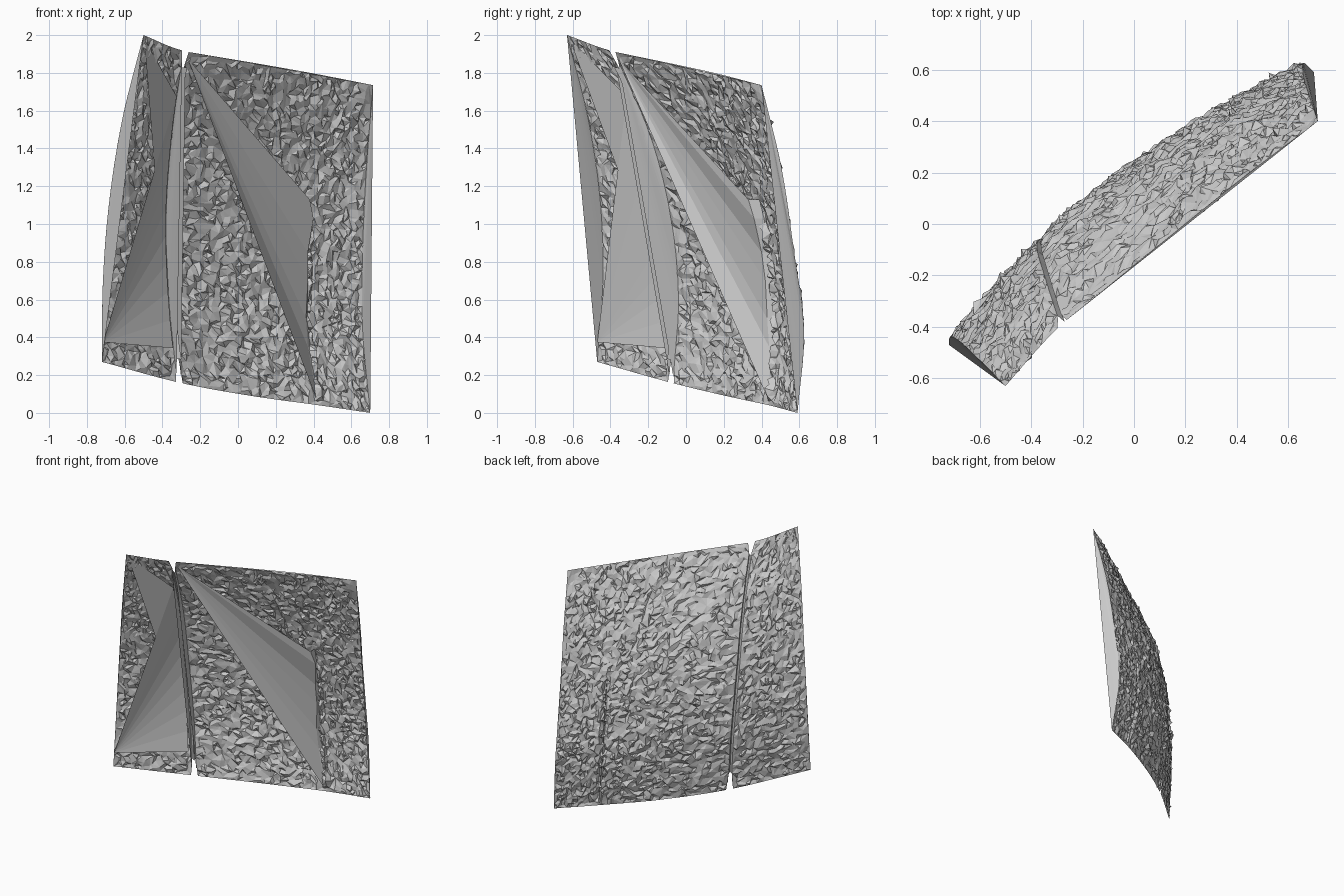
import bpy, bmesh, random
from mathutils import Vector, noise

random.seed(7)
cube = bpy.data.objects.get("Cube")
if cube:
    bpy.data.objects.remove(cube, do_unlink=True)

FRONT = Vector((0.62, -0.78, 0.05))

# Upright guide lines, left to right: bottom height, top height, then (x, y) going up
GUIDES = [
    (.27, 2.0, [(-.72, -.47), (-.715, -.44), (-.68, -.455), (-.61, -.52), (-.5, -.63)]),
    (.16, 1.915, [(-.31, -.08), (-.355, -.05), (-.37, -.09), (-.34, -.2), (-.28, -.39)]),
    (.09, 1.85, [(.07, .21), (.03, .255), (.03, .225), (.05, .095), (.1, -.08)]),
    (.04, 1.795, [(.43, .44), (.37, .475), (.37, .435), (.38, .325), (.41, .17)]),
    (0, 1.735, [(.7, .59), (.66, .625), (.66, .57), (.68, .505), (.715, .4)]),
]


def spline(points, s):
    """Smooth curve through evenly spaced points, s counted in points."""
    i = min(int(s), len(points) - 2)
    f = s - i
    b, c = points[i], points[i + 1]
    a = points[i - 1] if i else b * 2 - c
    d = points[i + 2] if i + 2 < len(points) else c * 2 - b
    return b + ((c - a) + ((a * 2 - b * 5 + c * 4 - d) + (b * 3 - a - c * 3 + d) * f) * f) * f / 2


def guide_line(guide, t):
    low, high, pts = guide
    n = len(pts) - 1
    return spline([Vector((x, y, low + (high - low) * i / n)) for i, (x, y) in enumerate(pts)], t * n)


def surface(u, t):
    return spline([guide_line(g, t) for g in GUIDES], u)


def make_object(name, bm):
    mesh = bpy.data.meshes.new(name)
    bm.to_mesh(mesh)
    bm.free()
    obj = bpy.data.objects.new(name, mesh)
    bpy.context.collection.objects.link(obj)
    return obj


def gap(t):
    """Half width of the long crack, flaring at both ends."""
    return .02 + .025 * max(0, 1 - t / .08) + .04 * max(0, (t - .96) / .04)


def rough_panel(name, columns, rows, left, right):
    """Curved sheet of irregular flat facets between two edge functions."""
    bm = bmesh.new()
    grid = []
    for i in range(columns + 1):
        line = []
        for j in range(rows + 1):
            inner = 0 < i < columns and 0 < j < rows
            spread = .38 if inner else 0
            t = (j + random.uniform(-spread, spread)) / rows
            u0, u1 = left(t), right(t)
            u = u0 + (u1 - u0) * (i + random.uniform(-spread, spread)) / columns
            p = surface(u, t)
            if inner:
                # Broad undulation, medium lumps and fine grit
                push = .01 * noise.noise(p * 6) + .012 * noise.noise(p * 22)
                push += random.gauss(0, .005)
                if random.random() < .03:
                    push -= random.uniform(.01, .02)
                # Short crack low on the right
                if abs(u - 3) < .03 and t < .55:
                    push += .03
                p += FRONT * push
            line.append(bm.verts.new(p))
        grid.append(line)
    for i in range(columns):
        for j in range(rows):
            a, b = grid[i][j], grid[i + 1][j]
            c, d = grid[i + 1][j + 1], grid[i][j + 1]
            if random.random() < .5:
                tris = ((a, b, c), (a, c, d))
            else:
                tris = ((a, b, d), (b, c, d))
            for tri in tris:
                bm.faces.new(tri)
    panel = make_object(name, bm)
    # Merging small facets leaves uneven, chipped ones
    panel.modifiers.new("chipped_facets", 'DECIMATE').ratio = .55


def fan(name, apex, rim):
    """Flat triangles from one apex to a row of rim points."""
    bm = bmesh.new()
    tip = bm.verts.new(apex)
    ring = [bm.verts.new(p) for p in rim]
    for a, b in zip(ring, ring[1:]):
        bm.faces.new((tip, a, b))
    make_object(name, bm)


def strip(name, *lines):
    """Quads joining neighbouring lines of points."""
    bm = bmesh.new()
    rows = [[bm.verts.new(p) for p in line] for line in lines]
    for r, s in zip(rows, rows[1:]):
        for k in range(len(r) - 1):
            bm.faces.new((r[k], s[k], s[k + 1], r[k + 1]))
    make_object(name, bm)


# Rough panels either side of the long crack
rough_panel("left_panel", 22, 80, lambda t: 0, lambda t: 1 - gap(t))
rough_panel("main_panel", 58, 80, lambda t: 1 + gap(t), lambda t: 4)

# Recessed floor of the long crack
steps = [.07 + .88 * k / 30 for k in range(31)]
strip("crack_floor",
      [surface(1 - gap(t), t) for t in steps],
      [surface(1, t) + FRONT * random.uniform(.03, .05) for t in steps],
      [surface(1 + gap(t), t) for t in steps])


# Smooth sheets spanning the hollow of each bowed edge
def edge_web(name, u, start, end, count=16):
    ts = [start + (end - start) * k / count for k in range(count + 1)]
    fan(name, surface(u, end), [surface(u, t) for t in ts[:-1]])


edge_web("left_edge_web", 0, 0, 1)
edge_web("right_edge_web", 4, 0, 1)
edge_web("crack_left_web", .97, .02, .97)
edge_web("crack_right_web", 1.03, .02, .97)
fan("top_edge_web", surface(1.06, 1),
    [surface(1.2 + 2.8 * k / 12, 1) for k in range(13)])

# Fan across the left panel, from its lower outer corner to the crack
corner = surface(0, .06) + FRONT * .01
peak = surface(.93, .86) + FRONT * .02
fan("left_fan_web", corner,
    [surface(.93, .1 + .76 * k / 9) + FRONT * .02 for k in range(9)] + [peak])
fan("upper_left_web", surface(.04, .99), [peak.lerp(corner, .3), peak])

# Large folded fan across the main panel, down to the short crack
rim = [(.38, .33, 1.13), (.4, .36, 1.03), (.37, .4, .85), (.37, .42, .7),
       (.36, .43, .5), (.37, .44, .35), (.42, .44, .06)]
fan("main_fan_web", surface(1.06, .98), [Vector(p) for p in rim])
strip("short_crack_lip", [Vector(p) for p in rim],
      [surface(3, (p[2] - .04) / 1.755) for p in rim])
